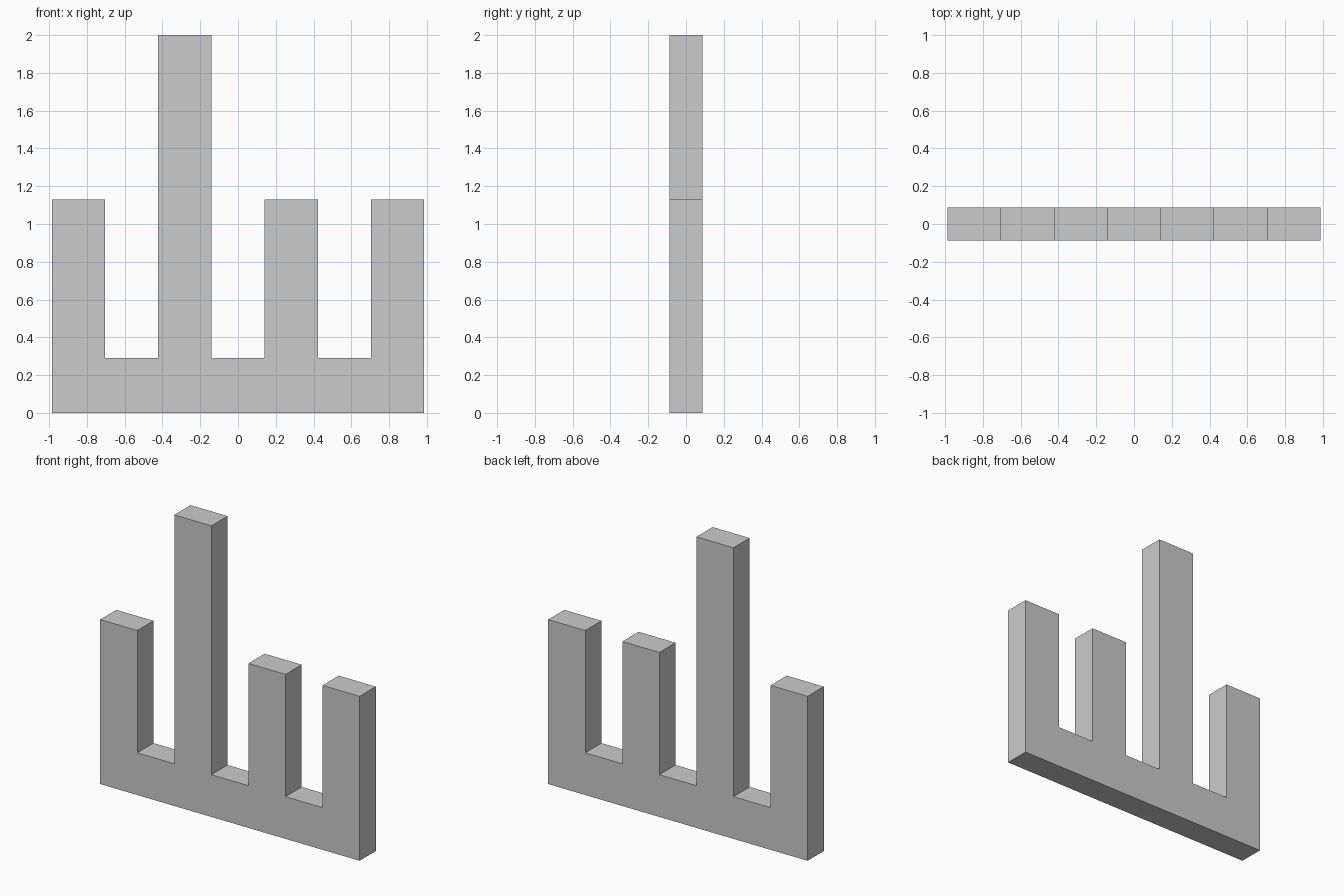
import bpy
import bmesh
from mathutils import Vector

if "Cube" in bpy.data.objects:
    bpy.data.objects.remove(bpy.data.objects["Cube"])

HALF_WIDTH = 0.986
STEP = 2 * HALF_WIDTH / 7      # bars and gaps share one width
DEPTH = 0.175
# top height of each column, left to right: bar, gap, bar, ...
HEIGHTS = [1.13, 0.29, 2.0, 0.29, 1.13, 0.29, 1.13]

# stepped outline seen from the front
outline = [(HALF_WIDTH, 0), (-HALF_WIDTH, 0)]
for i, h in enumerate(HEIGHTS):
    x = -HALF_WIDTH + i * STEP
    outline += [(x, h), (x + STEP, h)]

# fill the outline and extrude it to the plate thickness
bm = bmesh.new()
front = bm.faces.new([bm.verts.new((x, -DEPTH / 2, z)) for x, z in outline])
extruded = bmesh.ops.extrude_face_region(bm, geom=[front], use_keep_orig=True)
moved = [v for v in extruded["geom"] if isinstance(v, bmesh.types.BMVert)]
bmesh.ops.translate(bm, verts=moved, vec=Vector((0, DEPTH, 0)))
bmesh.ops.recalc_face_normals(bm, faces=bm.faces)

mesh = bpy.data.meshes.new("four_bar_plate")
bm.to_mesh(mesh)
bm.free()
bpy.context.collection.objects.link(bpy.data.objects.new("four_bar_plate", mesh))
